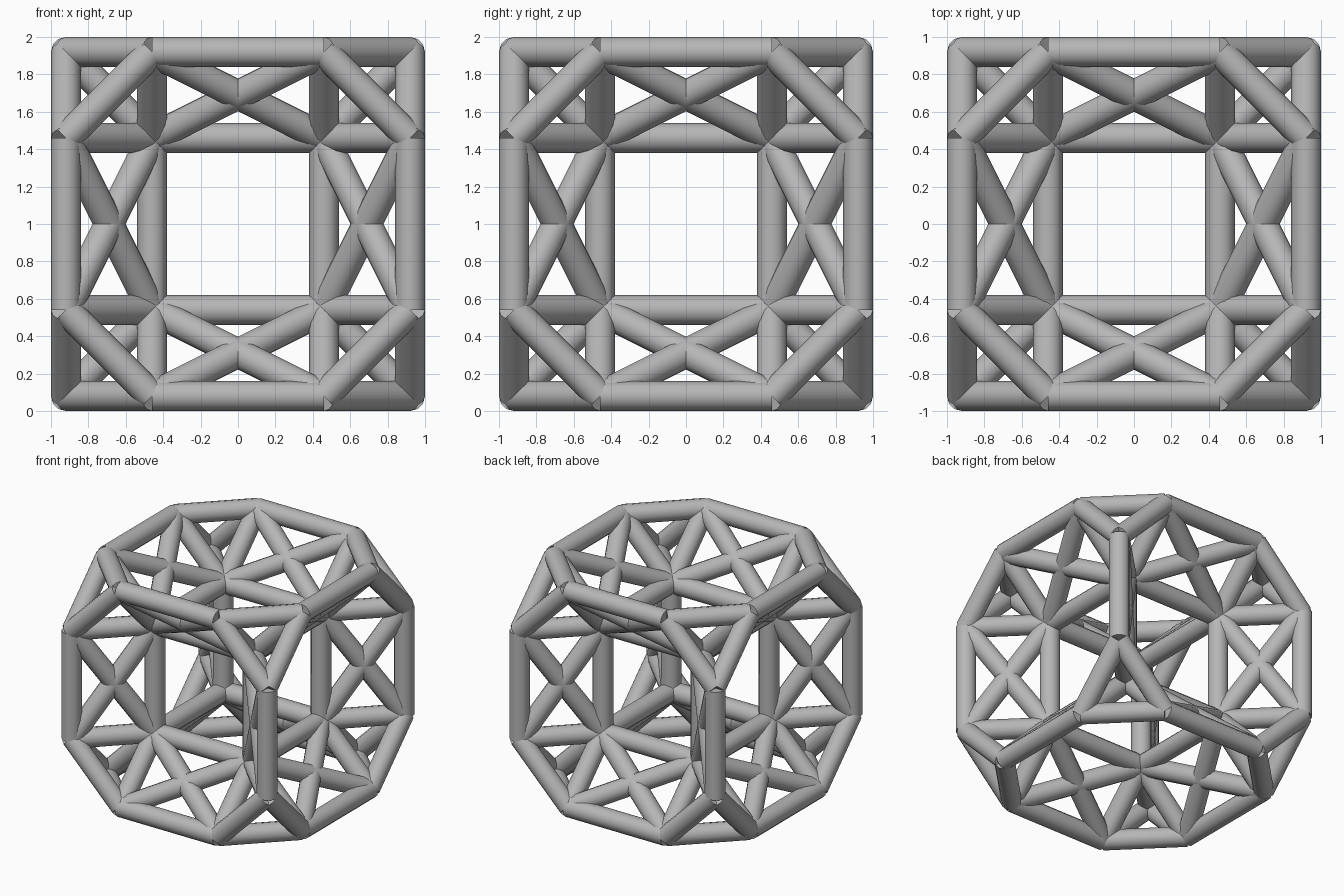
import bpy
import math
from itertools import product
from mathutils import Vector

cube = bpy.data.objects.get("Cube")
if cube:
    bpy.data.objects.remove(cube, do_unlink=True)

INNER, OUTER, RADIUS, SIDES = 0.46, 0.92, 0.08, 12
CENTRE = Vector((0, 0, 1))

grey = bpy.data.materials.new("plain grey")
grey.use_nodes = True
COLOUR = (0.47, 0.47, 0.47, 1)
grey.diffuse_color = COLOUR
grey.node_tree.nodes["Principled BSDF"].inputs["Base Color"].default_value = COLOUR


def bar(name, start, end):
    """Straight round bar with flat ends between two frame corners."""
    a, b = Vector(start), Vector(end)
    along = b - a
    bpy.ops.mesh.primitive_cylinder_add(
        vertices=SIDES, radius=RADIUS, depth=along.length, location=(a + b) / 2 + CENTRE)
    ob = bpy.context.object
    ob.name = name
    ob.rotation_euler = along.to_track_quat('Z', 'Y').to_euler()
    ob.data.materials.append(grey)
    bpy.ops.object.shade_smooth_by_angle(angle=math.radians(35))


def outer_corner(signs, axis):
    """Corner of the truncated cube lying on the cube edge along axis."""
    return [s * (INNER if i == axis else OUTER) for i, s in enumerate(signs)]


def inner_corner(signs):
    return [s * INNER for s in signs]


# Corner triangles and the spokes running in to the inner cube
for signs in product((-1, 1), repeat=3):
    for axis in range(3):
        here = outer_corner(signs, axis)
        bar("corner_triangle_bar", here, outer_corner(signs, (axis + 1) % 3))
        bar("inner_spoke", here, inner_corner(signs))

# Long edges of both cubes, with a cross brace between each pair
for axis in range(3):
    for pair in product((-1, 1), repeat=2):
        low, high = list(pair), list(pair)
        low.insert(axis, -1)
        high.insert(axis, 1)
        bar("outer_edge", outer_corner(low, axis), outer_corner(high, axis))
        bar("inner_edge", inner_corner(low), inner_corner(high))
        bar("cross_brace", outer_corner(low, axis), inner_corner(high))
        bar("cross_brace", outer_corner(high, axis), inner_corner(low))
